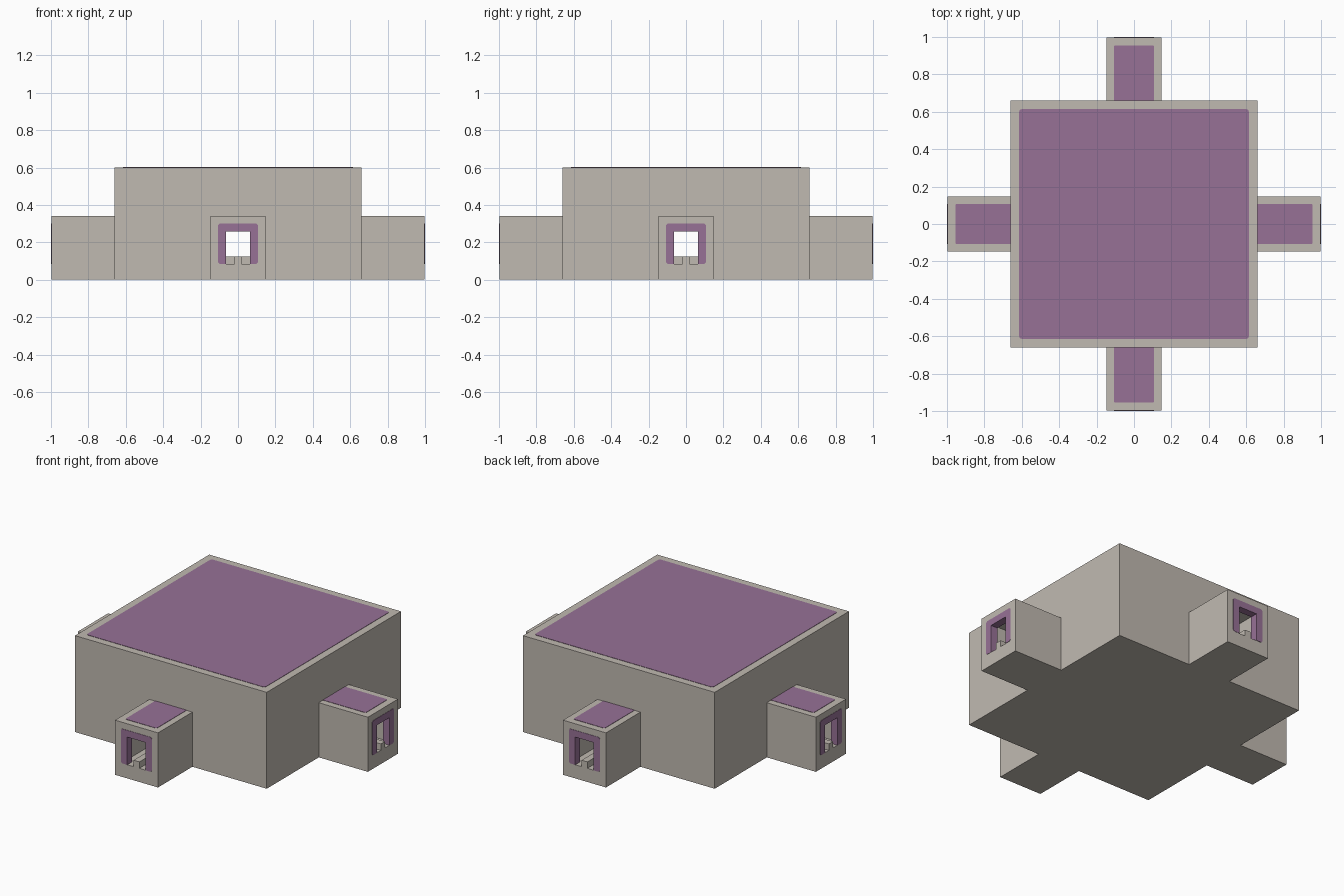
import bpy, bmesh
from math import pi
from mathutils import Matrix

cube = bpy.data.objects.get("Cube")
if cube:
    bpy.data.objects.remove(cube, do_unlink=True)


def material(name, colour):
    m = bpy.data.materials.new(name)
    m.use_nodes = True
    m.diffuse_color = colour
    bsdf = m.node_tree.nodes["Principled BSDF"]
    bsdf.inputs["Base Color"].default_value = colour
    bsdf.inputs["Roughness"].default_value = 0.9
    return m


STONE = material("warm grey stone", (0.53, 0.49, 0.44, 1))
PURPLE = material("muted purple", (0.31, 0.165, 0.305, 1))

HALL, HALL_TOP = 0.66, 0.6
ARM, ARM_TOP = 0.148, 0.34
REACH, WALL = 0.998, 0.045
FLOOR = 0.085
DOOR, DOOR_TOP = 0.065, 0.26
LIP = 0.002


def finish(name, bm, mat):
    bmesh.ops.recalc_face_normals(bm, faces=bm.faces)
    mesh = bpy.data.meshes.new(name)
    bm.to_mesh(mesh)
    bm.free()
    mesh.materials.append(mat)
    ob = bpy.data.objects.new(name, mesh)
    bpy.context.collection.objects.link(ob)
    return ob


def box(name, x, y, z, mat, corner=0.0):
    """Box from (low, high) ranges, optionally with rounded upright corners."""
    bm = bmesh.new()
    bmesh.ops.create_cube(bm, size=1)
    for v in bm.verts:
        for i, (low, high) in enumerate((x, y, z)):
            v.co[i] = high if v.co[i] > 0 else low
    if corner:
        upright = [e for e in bm.edges
                   if abs(e.verts[0].co.z - e.verts[1].co.z) > 1e-5]
        bmesh.ops.bevel(bm, geom=upright, offset=corner, segments=3,
                        profile=0.5, affect='EDGES')
    return finish(name, bm, mat)


def combine(target, tool, operation):
    mod = target.modifiers.new("combine", 'BOOLEAN')
    mod.operation, mod.solver, mod.object = operation, 'EXACT', tool
    bpy.context.view_layer.objects.active = target
    bpy.ops.object.modifier_apply(modifier=mod.name)
    bpy.data.objects.remove(tool, do_unlink=True)


def span(half):
    return (-half, half)


def crossed(name, half_width, half_length, z, target, operation):
    """Combine two crossing bars, one along each axis, with the target."""
    for a, b in ((half_width, half_length), (half_length, half_width)):
        combine(target, box(name, span(a), span(b), z, STONE), operation)


# Hall and its four arms, hollowed out with a doorway at each end
building = box("building", span(HALL), span(HALL), (0, HALL_TOP), STONE)
crossed("arms", ARM, REACH, (0, ARM_TOP), building, 'UNION')
room = box("room", span(HALL - WALL), span(HALL - WALL),
           (FLOOR, HALL_TOP - WALL), STONE)
crossed("passages", ARM - WALL, REACH - WALL, (FLOOR, ARM_TOP - WALL),
        room, 'UNION')
crossed("doorways", DOOR, REACH + 0.1, (FLOOR, DOOR_TOP), room, 'UNION')
combine(building, room, 'DIFFERENCE')

# Low rails crossing the floor from door to door
box("rail_lengthwise", span(0.02), span(REACH), (FLOOR - 0.01, 0.125), STONE)
box("rail_crosswise", span(REACH), span(0.02), (FLOOR - 0.01, 0.125), STONE)

# Purple roof panels
box("hall_roof_panel", span(0.614), span(0.614),
    (HALL_TOP - LIP, HALL_TOP + LIP), PURPLE, 0.014)


def door_frame(name, turn):
    """Purple arch around a doorway, lining the thickness of the wall."""
    outer, top, r, inner = 0.107, 0.3, 0.009, DOOR - LIP
    half = [(inner, DOOR_TOP - LIP), (inner, FLOOR), (outer - r, FLOOR),
            (outer, FLOOR + r), (outer, top - r), (outer - r, top)]
    outline = half + [(-x, z) for x, z in reversed(half)]
    bm = bmesh.new()
    face = bm.faces.new([bm.verts.new((x, -REACH - LIP, z))
                         for x, z in outline])
    out = bmesh.ops.extrude_face_region(bm, geom=[face])
    moved = [g for g in out["geom"] if isinstance(g, bmesh.types.BMVert)]
    bmesh.ops.translate(bm, verts=moved, vec=(0, WALL + LIP, 0))
    bm.transform(turn)
    finish(name, bm, PURPLE)


for i, side in enumerate(("front", "left", "back", "right")):
    turn = Matrix.Rotation(i * pi / 2, 4, 'Z')
    door_frame(side + "_door_frame", turn)
    panel = box(side + "_arm_roof_panel", span(0.108), (-0.955, -HALL + 0.01),
                (ARM_TOP - LIP, ARM_TOP + LIP), PURPLE, 0.009)
    panel.data.transform(turn)
